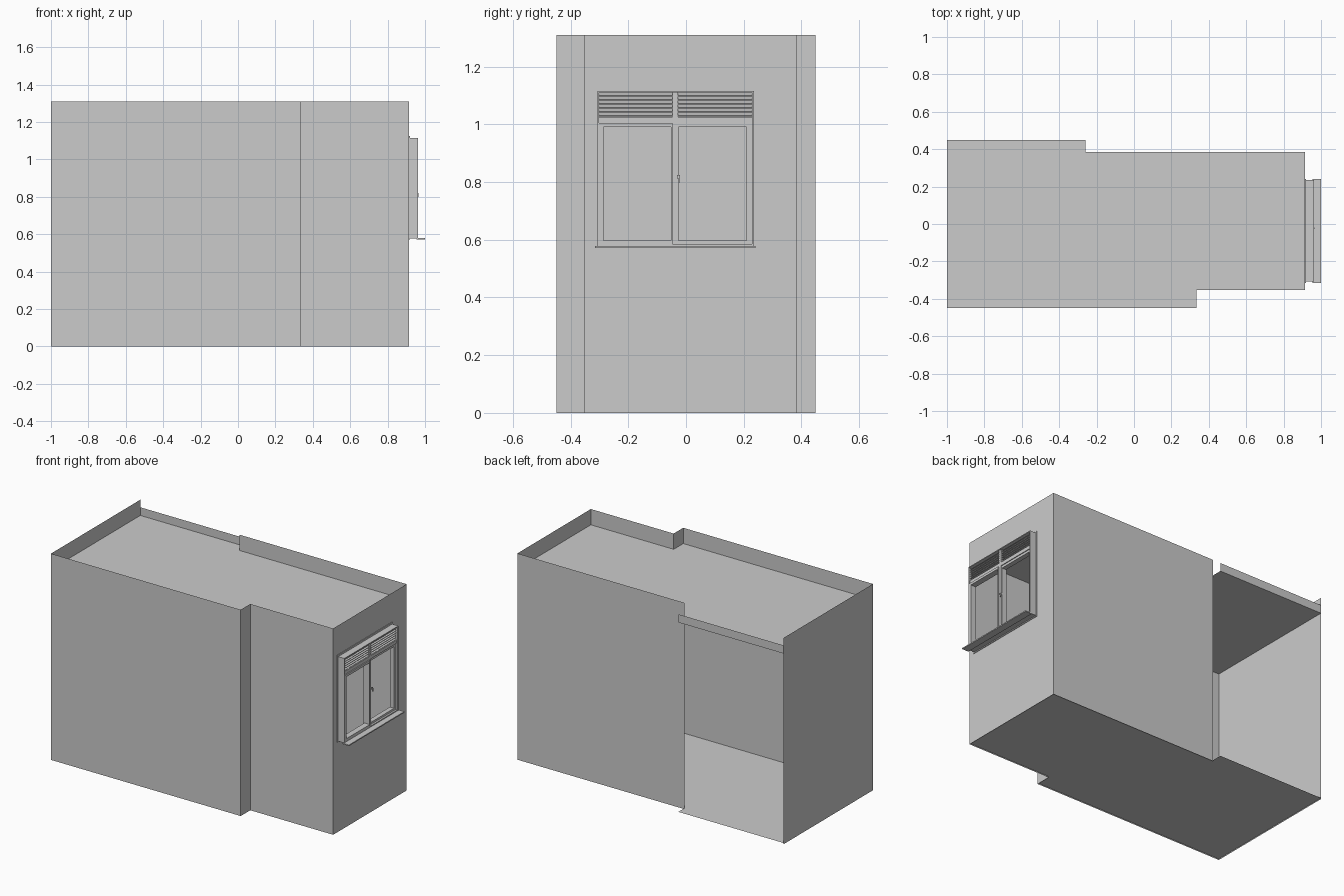
import bpy
from math import radians
from mathutils import Matrix, Vector

if "Cube" in bpy.data.objects:
    bpy.data.objects.remove(bpy.data.objects["Cube"])

TOP, CEIL, FLOOR, WX = 1.31, 1.21, 0.007, 0.915
FOOT = [(WX, 0.385), (-0.26, 0.385), (-0.26, 0.448), (-1, 0.448),
        (-1, -0.448), (0.333, -0.448), (0.333, -0.352), (WX, -0.352)]


def make(name, verts, faces):
    me = bpy.data.meshes.new(name)
    me.from_pydata(verts, [], faces)
    me.update()
    ob = bpy.data.objects.new(name, me)
    bpy.context.collection.objects.link(ob)
    return ob


def strip(name, path, z0, z1):
    """Thin upright wall along a plan path."""
    n = len(path)
    verts = [(x, y, z0) for x, y in path] + [(x, y, z1) for x, y in path]
    return make(name, verts, [(i, i + 1, n + i + 1, n + i) for i in range(n - 1)])


def box(name, x, y, z, tilt=0):
    """Box from (low, high) ranges, optionally tilted about its long y axis."""
    c = Vector([sum(r) / 2 for r in (x, y, z)])
    m = Matrix.Translation(c) @ Matrix.Rotation(radians(tilt), 4, 'Y')
    verts = [m @ (Vector((a, b, d)) - c) for a in x for b in y for d in z]
    return make(name, verts, [(0, 1, 3, 2), (4, 6, 7, 5), (0, 4, 5, 1),
                              (2, 3, 7, 6), (0, 2, 6, 4), (1, 5, 7, 3)])


def ring(name, outer, inner, x0, x1=None):
    """Rectangular frame facing +x; rects are (y0, y1, z0, z1). Flat without x1."""
    def rect(r, x):
        return [(x, r[0], r[2]), (x, r[1], r[2]), (x, r[1], r[3]), (x, r[0], r[3])]
    loops = [rect(outer, x0), rect(inner, x0)]
    pairs = [(1, 0)]
    if x1 is not None:
        loops += [rect(inner, x1), rect(outer, x1)]
        pairs += [(2, 1), (3, 2), (0, 3)]
    faces = []
    for a, b in pairs:
        for i in range(4):
            j = (i + 1) % 4
            faces.append((a * 4 + i, b * 4 + i, b * 4 + j, a * 4 + j))
    if x1 is None:
        faces = [tuple(f) for f in faces]
    return make(name, sum(loops, []), faces)


# Room shell: floor, recessed ceiling, walls, and the low edge over the open bay
for nm, z in (("floor", FLOOR), ("ceiling", CEIL)):
    make(nm, [(x, y, z) for x, y in FOOT], [tuple(range(len(FOOT)))])
strip("back_wall", FOOT[:2], 0, TOP)
strip("left_and_front_walls", FOOT[3:], 0, TOP)
strip("open_bay_edge", FOOT[2:4], CEIL, 1.262)

# Right wall with window opening
HOLE = (-0.302, 0.228, 0.585, 1.11)
ring("window_wall", (-0.352, 0.385, 0, TOP), HOLE, WX)

# Window frame: thin flange on the wall, projecting surround, mullion and transom
ring("frame_flange", (-0.315, 0.24, 0.572, 1.126), HOLE, WX - 0.003, WX + 0.004)
ring("frame_surround", (-0.307, 0.235, 0.578, 1.115), HOLE, WX, 0.962)
box("mullion", (WX, 0.955), (-0.047, -0.028), (0.585, 1.11))
box("transom", (WX, 0.955), (-0.302, 0.228), (1.005, 1.026))

# Left casement and right fixed sash (open, without glass)
ring("left_sash", (-0.302, -0.047, 0.585, 1.005), (-0.285, -0.052, 0.598, 0.99), 0.925, 0.962)
ring("right_sash", (-0.028, 0.228, 0.585, 1.005), (-0.026, 0.21, 0.598, 0.99), 0.92, 0.95)

# Louvre slats in both upper lights
for side, ys in (("left", (-0.302, -0.047)), ("right", (-0.028, 0.228))):
    for i in range(6):
        z = 1.034 + i * 0.0138
        box(f"{side}_louvre_{i}", (0.925, 0.953), ys, (z - 0.0015, z + 0.0015), 22)

# Handle and outer sill
box("handle_base", (0.955, 0.962), (-0.032, -0.02), (0.812, 0.824))
box("handle_lever", (0.96, 0.965), (-0.026, -0.02), (0.798, 0.82))
box("window_sill", (0.955, 1.0), (-0.315, 0.24), (0.572, 0.579))
